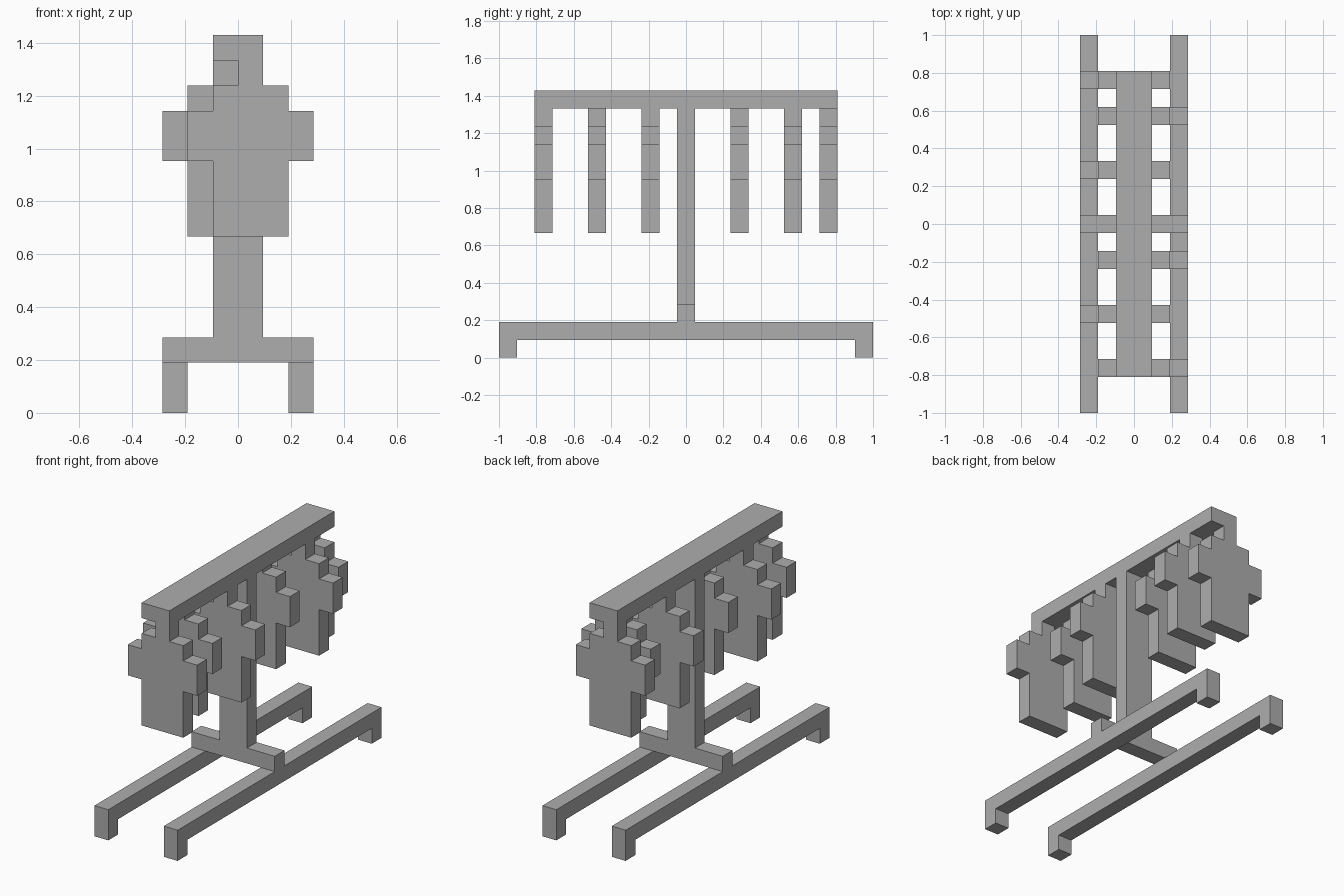
import bpy
import bmesh
from mathutils import Vector

U = 2 / 21  # block size used by every part

cube = bpy.data.objects.get("Cube")
if cube:
    bpy.data.objects.remove(cube, do_unlink=True)

grey = bpy.data.materials.new("plain grey")
grey.use_nodes = True
colour = (0.42, 0.42, 0.42, 1)
grey.diffuse_color = colour
grey.node_tree.nodes["Principled BSDF"].inputs["Base Color"].default_value = colour


def slab(name, half_outline, axis, thickness, location):
    """Mirror a half outline (across, up) and extrude it along 'x' or 'y'."""
    outline = half_outline + [(-a, z) for a, z in reversed(half_outline)]
    bm = bmesh.new()
    shift = -thickness / 2
    if axis == "y":
        points = [Vector((a, shift, z)) for a, z in outline]
        push = Vector((0, thickness, 0))
    else:
        points = [Vector((shift, a, z)) for a, z in outline]
        push = Vector((thickness, 0, 0))
    face = bm.faces.new([bm.verts.new(p * U) for p in points])
    grown = bmesh.ops.extrude_face_region(bm, geom=[face])["geom"]
    moved = [g for g in grown if isinstance(g, bmesh.types.BMVert)]
    bmesh.ops.translate(bm, verts=moved, vec=push * U)
    bmesh.ops.recalc_face_normals(bm, faces=bm.faces)
    mesh = bpy.data.meshes.new(name)
    bm.to_mesh(mesh)
    bm.free()
    mesh.materials.append(grey)
    obj = bpy.data.objects.new(name, mesh)
    obj.location = Vector(location) * U
    bpy.context.collection.objects.link(obj)
    return obj


# Two long base runners with a short foot at each end
runner = [(9.5, 1), (9.5, 0), (10.5, 0), (10.5, 2)]
for side, x in (("right", -2.5), ("left", 2.5)):
    slab(side + "_runner", runner, "x", 1, (x, 0, 0))

# Crossbar and upright post in one piece
slab("post_and_crossbar", [(3, 2), (3, 3), (1, 3), (1, 14)], "y", 1, (0, 0, 0))

# Top hanging rail
slab("hanging_rail", [(1, 14), (1, 15)], "y", 17, (0, 0, 0))

# Shirts with sleeves and hook, shifted alternately to either side
shirt = [(1.5, 7), (1.5, 10), (2.5, 10), (2.5, 12), (1.5, 12),
         (1.5, 13), (0.5, 13), (0.5, 14)]
for i, y in enumerate((-8, -5, -2, 3, 6, 8)):
    x = 0.5 if i % 2 == 0 else -0.5
    slab(f"shirt_{i + 1}", shirt, "y", 1, (x, y, 0))
